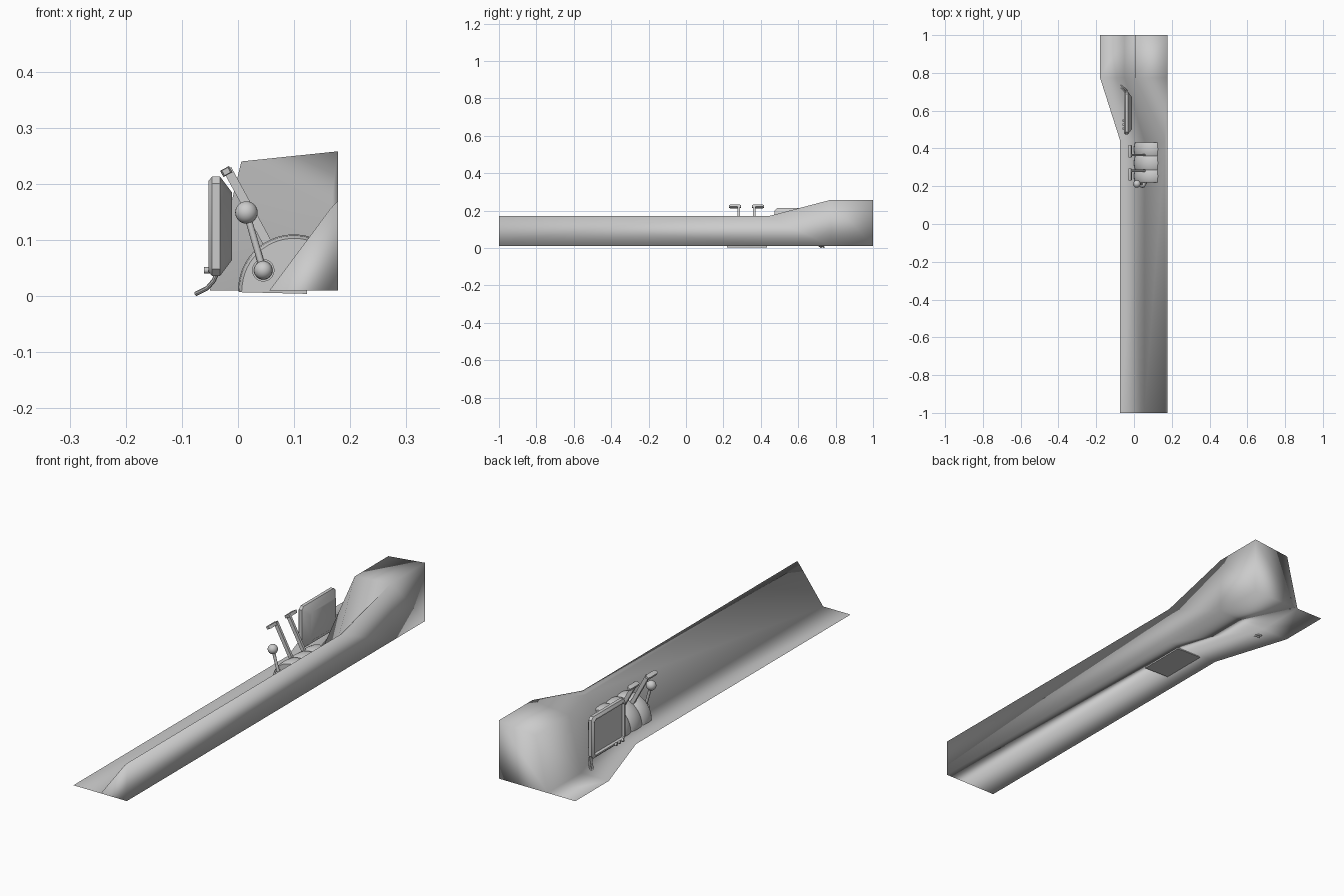
import bpy, bmesh, math
from mathutils import Vector

if "Cube" in bpy.data.objects:
    bpy.data.objects.remove(bpy.data.objects["Cube"])


def make_object(name, bm, angle=None):
    bmesh.ops.recalc_face_normals(bm, faces=bm.faces)
    me = bpy.data.meshes.new(name)
    bm.to_mesh(me)
    bm.free()
    ob = bpy.data.objects.new(name, me)
    bpy.context.collection.objects.link(ob)
    bpy.ops.object.select_all(action='DESELECT')
    ob.select_set(True)
    bpy.context.view_layer.objects.active = ob
    if angle is None:
        bpy.ops.object.shade_smooth()
    else:
        bpy.ops.object.shade_smooth_by_angle(angle=math.radians(angle))
    return ob


def loft(name, rings, angle=None, floor=None):
    """Skin closed rings of points, cap both ends, optional sheet from point 0."""
    bm = bmesh.new()
    vs = [[bm.verts.new(p) for p in r] for r in rings]
    n = len(rings[0])
    for a, b in zip(vs, vs[1:]):
        for i in range(n):
            j = (i + 1) % n
            bm.faces.new((a[i], a[j], b[j], b[i]))
    bm.faces.new(vs[0])
    bm.faces.new(vs[-1])
    if floor:
        fl = [bm.verts.new(p) for p in floor]
        for k in range(len(fl) - 1):
            bm.faces.new((fl[k], vs[k][0], vs[k + 1][0], fl[k + 1]))
    return make_object(name, bm, angle)


def tube(name, points, radius, sides=12):
    rings = []
    pts = [Vector(p) for p in points]
    for i, p in enumerate(pts):
        d = (pts[min(i + 1, len(pts) - 1)] - pts[max(i - 1, 0)]).normalized()
        u = d.cross(Vector((0, 1, 0))) if abs(d.y) < .9 else d.cross(Vector((0, 0, 1)))
        u.normalize()
        v = d.cross(u)
        rings.append([p + radius * (u * math.cos(t) + v * math.sin(t))
                      for t in (2 * math.pi * k / sides for k in range(sides))])
    return loft(name, rings, 40)


def ball(name, center, radius):
    bm = bmesh.new()
    bmesh.ops.create_uvsphere(bm, u_segments=24, v_segments=12, radius=radius)
    bmesh.ops.translate(bm, verts=bm.verts, vec=center)
    return make_object(name, bm)


def bar(name, a, b, wx, wy):
    """Rectangular bar in the xz plane from a to b."""
    a, b = Vector(a), Vector(b)
    d = (b - a).normalized()
    u = Vector((d.z, 0, -d.x)) * wx / 2
    v = Vector((0, wy / 2, 0))
    return loft(name, [[p - u - v, p + u - v, p + u + v, p - u + v] for p in (a, b)], 30)


# side console: low straight run that flares up at the back, plus thin floor shelf
low = [(.056, .01), (.165, .156), (.178, .17), (.178, .01)]
high = [(-.05, .01), (.006, .24), (.178, .258), (.178, .01)]
stations = [(-1, low, -.073), (.44, low, -.073), (.775, high, -.18), (1, high, -.18)]
loft("side_console",
     [[(x, y, z) for x, z in prof] for y, prof, _ in stations],
     floor=[(fx, y, .01) for y, _, fx in stations])

# lever quadrant: three rounded humps separated by lever slots
def hump(name, y0, y1, cx=.1, r=.1):
    prof = [(r * math.cos(t), r * math.sin(t))
            for t in (math.radians(180 - 105 * k / 16) for k in range(17))]
    rings = []
    for f, s in ((0, .93), (.15, .98), (.5, 1), (.85, .98), (1, .93)):
        y = y0 + (y1 - y0) * f
        rings.append([(cx + x * s, y, .01 + z * s) for x, z in prof]
                     + [(.123, y, .004), (.002, y, .007)])
    return loft(name, rings, 40)


for i, (y0, y1) in enumerate(((.22, .286), (.286, .36), (.36, .432))):
    hump(f"quadrant_hump_{i + 1}", y0, y1)

# two throttle levers with mirrored cross grips
for i, (y, side) in enumerate(((.282, -1), (.365, 1))):
    bar(f"throttle_stem_{i + 1}", (.055, y, .09), (-.019, y, .226), .016, .011)
    g0, g1 = sorted((y - side * .012, y + side * .052))
    tip = Vector((-.021, 0, .222))
    d = Vector((-.48, 0, .88)).normalized()
    u = Vector((d.z, 0, -d.x))
    rings = []
    for yy, w, h in ((g0, .006, .007), (g0 + .006, .009, .009),
                     (g1 - .006, .009, .009), (g1, .006, .007)):
        c = tip + Vector((0, yy, 0))
        rings.append([c - u * w - d * h * .7, c + u * w - d * h * .7,
                      c + u * w + d * h * .7, c - u * w + d * h * .7])
    loft(f"throttle_grip_{i + 1}", rings, 40)

# ball-topped lever and its pivot knob at the front of the quadrant
ball("lever_knob", (.015, .212, .149), .02)
tube("lever_rod", [(.015, .212, .149), (.045, .212, .046)], .006)
ball("pivot_knob", (.045, .208, .046), .0165)
tube("pivot_collar", [(.045, .235, .046), (.045, .212, .046)], .02, 24)

# display: tapered housing with recessed screen facing inboard
def rect(x, inset, chamfer=.012):
    y0, y1, z0, z1 = .474 + inset, .7 - inset, .036 + inset, .213 - inset
    c = chamfer
    return [(x, y0 + c, z0), (x, y1 - c, z0), (x, y1, z0 + c), (x, y1, z1 - c),
            (x, y1 - c, z1), (x, y0 + c, z1), (x, y0, z1 - c), (x, y0, z0 + c)]


loft("display", [rect(-.044, .018, .003), rect(-.053, .014, .004), rect(-.053, .008),
                 rect(-.046, 0), rect(-.032, 0), rect(-.011, .028)], 30)

# small control knobs below the screen
for i in range(3):
    y = .505 + i * .022
    tube(f"display_knob_{i + 1}", [(-.046, y, .046), (-.061, y, .046)], .0055)

# pair of bent cables below the display
for i, dy in enumerate((0, .014)):
    tube(f"cable_{i + 1}", [(-.036, .69 + dy, .045), (-.043, .696 + dy, .028),
                            (-.055, .708 + dy, .014), (-.075, .724 + dy, .004)], .004, 8)
